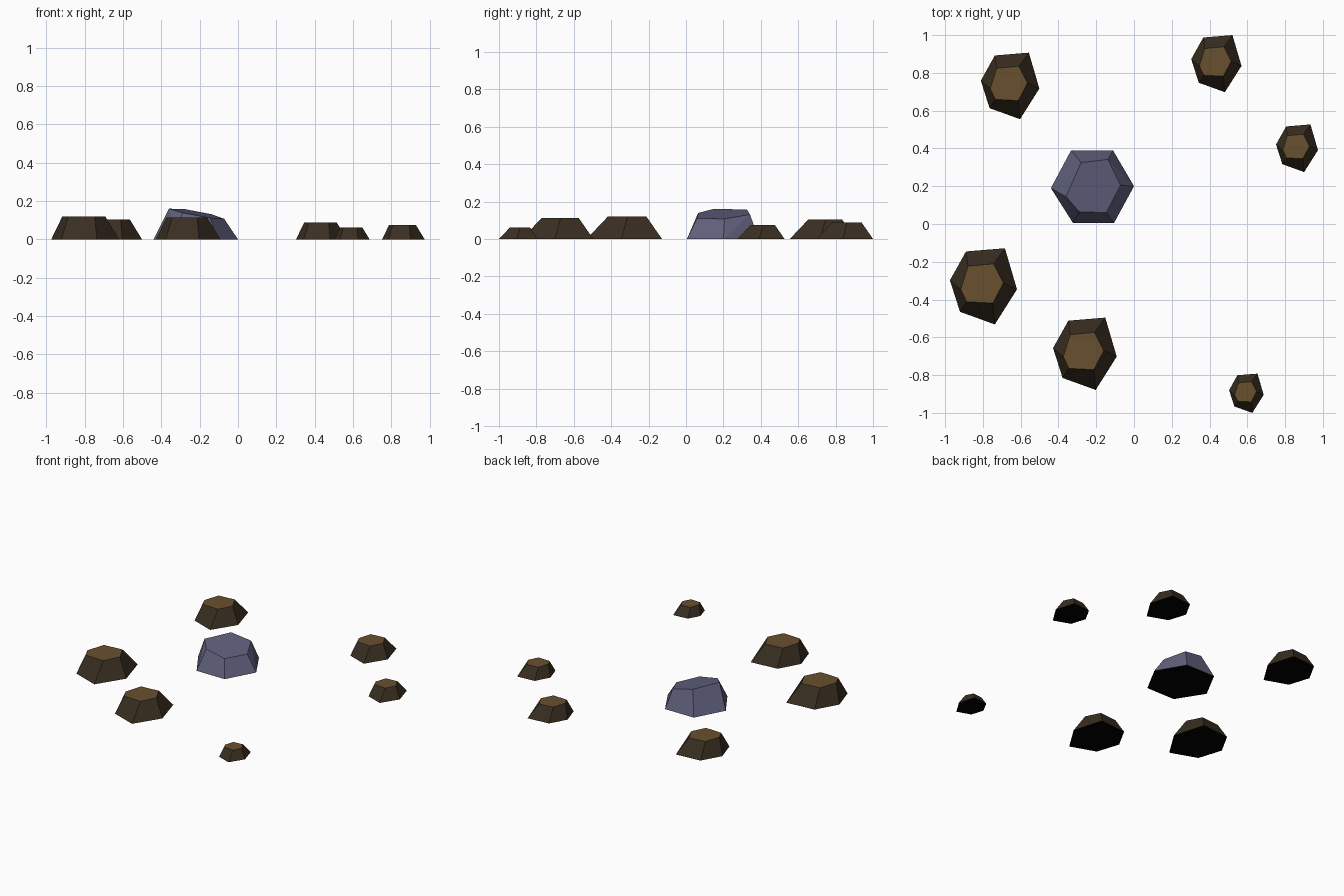
import bpy, bmesh

if "Cube" in bpy.data.objects:
    bpy.data.objects.remove(bpy.data.objects["Cube"])


def material(name, rgb):
    m = bpy.data.materials.new(name)
    m.diffuse_color = (*rgb, 1)
    m.use_nodes = True
    m.node_tree.nodes["Principled BSDF"].inputs["Base Color"].default_value = m.diffuse_color
    return m


SIDE = material("dark brown earth", (0.041, 0.027, 0.015))
TOP = material("tan brown earth", (0.138, 0.080, 0.027))
STONE = material("grey purple stone", (0.117, 0.117, 0.205))
UNDER = material("black underside", (0.0, 0.0, 0.0))


def finish(name, bm, mats):
    bmesh.ops.recalc_face_normals(bm, faces=bm.faces)
    # the underside is black on every part (last material)
    for f in bm.faces:
        if f.normal.z < -.9:
            f.material_index = len(mats)
    me = bpy.data.meshes.new(name)
    bm.to_mesh(me)
    bm.free()
    for m in mats + [UNDER]:
        me.materials.append(m)
    ob = bpy.data.objects.new(name, me)
    bpy.context.collection.objects.link(ob)


# Unit mound outlines (width 1): base and smaller flat top
BASE = [(-.5, .09), (-.26, .52), (.32, .568), (.5, -.045), (.17, -.568), (-.35, -.38)]
CAP = [(-.338, -.045), (-.23, .30), (.15, .335), (.295, .05), (.14, -.25), (-.25, -.23)]


def mound(name, x, y, w):
    bm = bmesh.new()
    low = [bm.verts.new((x + a * w, y + b * w, 0)) for a, b in BASE]
    high = [bm.verts.new((x + a * w, y + b * w, .335 * w)) for a, b in CAP]
    bm.faces.new(low[::-1])
    bm.faces.new(high).material_index = 1
    for i in range(6):
        j = (i + 1) % 6
        bm.faces.new((low[i], low[j], high[j], high[i]))
    finish(name, bm, [SIDE, TOP])


# Six scattered earth mounds: centre and width
for i, (x, y, w) in enumerate([
        (-.797, -.330, .355), (-.260, -.687, .337), (-.656, .731, .310),
        (.436, .849, .266), (.863, .401, .222), (.595, -.896, .183)]):
    mound(f"earth_mound_{i + 1}", x, y, w)

# Faceted boulder with a sloping top
bm = bmesh.new()
for p in [(-.44, .19, 0), (-.333, .39, 0), (-.111, .39, 0),
          (0, .20, 0), (-.106, .005, 0), (-.323, .005, 0),
          (-.28, .325, .158), (-.138, .342, .131), (-.072, .206, .107),
          (-.146, .06, .111), (-.29, .065, .139), (-.36, .145, .16)]:
    bm.verts.new(p)
bmesh.ops.convex_hull(bm, input=bm.verts[:])
bmesh.ops.dissolve_limit(bm, angle_limit=.1, verts=bm.verts[:], edges=bm.edges[:])
finish("boulder", bm, [STONE])
